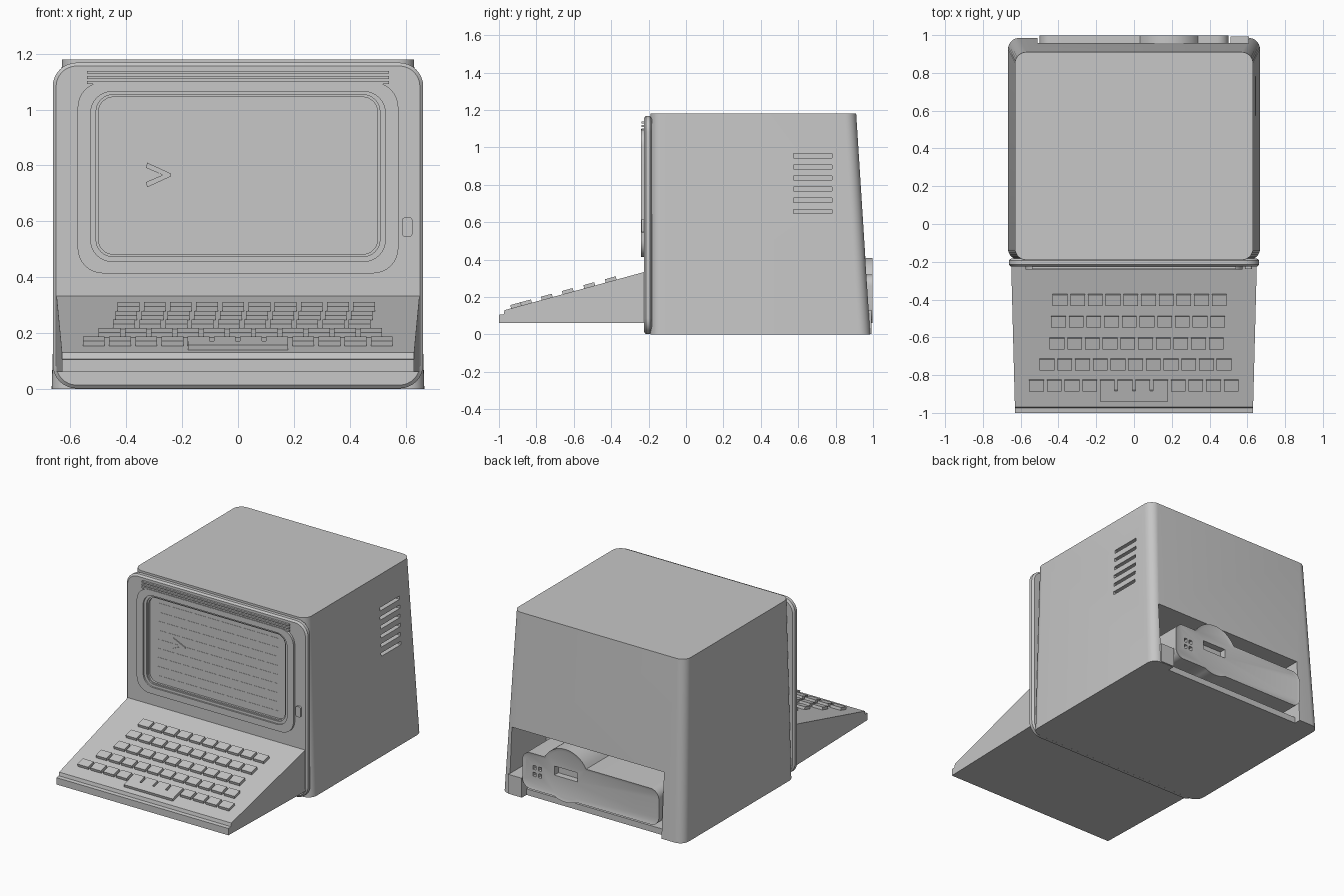
import bpy, bmesh, math
from mathutils import Matrix, Vector

cube = bpy.data.objects.get("Cube")
if cube:
    bpy.data.objects.remove(cube, do_unlink=True)

# One plastic for the whole computer
plastic = bpy.data.materials.new("grey_plastic")
plastic.use_nodes = True
plastic.diffuse_color = (0.57, 0.57, 0.57, 1)
plastic.node_tree.nodes["Principled BSDF"].inputs["Base Color"].default_value = (0.57, 0.57, 0.57, 1)


def finish(name, bm):
    """Turn a bmesh into an object with the plastic material."""
    bmesh.ops.recalc_face_normals(bm, faces=bm.faces)
    mesh = bpy.data.meshes.new(name)
    bm.to_mesh(mesh)
    bm.free()
    mesh.materials.append(plastic)
    obj = bpy.data.objects.new(name, mesh)
    bpy.context.collection.objects.link(obj)
    return obj


def activate(obj):
    bpy.ops.object.select_all(action='DESELECT')
    obj.select_set(True)
    bpy.context.view_layer.objects.active = obj


def smooth(obj):
    activate(obj)
    bpy.ops.object.shade_smooth_by_angle(angle=math.radians(30))


def arc(cx, cy, r, a0, a1, n=8):
    angles = [math.radians(a0 + (a1 - a0) * i / n) for i in range(n + 1)]
    return [(cx + r * math.cos(a), cy + r * math.sin(a)) for a in angles]


def rounded(x0, x1, y0, y1, r):
    """Rounded rectangle outline, counter-clockwise."""
    return (arc(x0 + r, y0 + r, r, 180, 270) + arc(x1 - r, y0 + r, r, 270, 360)
            + arc(x1 - r, y1 - r, r, 0, 90) + arc(x0 + r, y1 - r, r, 90, 180))


def upright(outline, y):
    return [(x, y, z) for x, z in outline]


def loft(name, loops):
    """Skin matching loops and cap both ends."""
    bm = bmesh.new()
    rings = [[bm.verts.new(p) for p in loop] for loop in loops]
    n = len(rings[0])
    for a, b in zip(rings, rings[1:]):
        for i in range(n):
            j = (i + 1) % n
            bm.faces.new((a[i], a[j], b[j], b[i]))
    bm.faces.new(rings[0])
    bm.faces.new(rings[-1])
    return finish(name, bm)


def add_box(bm, lo, hi, place=Matrix()):
    lo, hi = Vector(lo), Vector(hi)
    m = place @ Matrix.Translation((lo + hi) / 2) @ Matrix.Diagonal((*(hi - lo), 1))
    bmesh.ops.create_cube(bm, size=1, matrix=m)


def boxes(name, spans):
    bm = bmesh.new()
    for lo, hi in spans:
        add_box(bm, lo, hi)
    return finish(name, bm)


def cut(obj, spans):
    """Subtract boxes from an object."""
    cutter = boxes("cutter", spans)
    cutter.hide_render = True
    mod = obj.modifiers.new("cut", 'BOOLEAN')
    mod.operation, mod.solver, mod.object = 'DIFFERENCE', 'EXACT', cutter
    activate(obj)
    bpy.ops.object.modifier_apply(modifier=mod.name)
    bpy.data.objects.remove(cutter, do_unlink=True)


# Tapered housing with a rear bay and cooling slots on its left side
housing = loft("housing", [
    [(x, y, 0) for x, y in rounded(-0.667, 0.667, -0.19, 0.985, 0.06)],
    [(x, y, 1.18) for x, y in rounded(-0.63, 0.63, -0.19, 0.91, 0.06)]])
cut(housing, [((-0.51, 0.6, 0.04), (0.605, 1.2, 0.43))])
cut(housing, [((-0.51, 0.94, -0.1), (0.51, 1.2, 0.05))])
cut(housing, [((0.6, 0.575, z - 0.011), (0.8, 0.78, z + 0.011))
              for z in [0.658 + 0.0595 * i for i in range(6)]])
smooth(housing)

# Front bezel, raised screen surround and sunken screen in one skin
bezel_outer = rounded(-0.663, 0.663, 0.002, 1.168, 0.085)
bezel_face = rounded(-0.651, 0.651, 0.014, 1.156, 0.073)
ring_outer = rounded(-0.574, 0.574, 0.414, 1.098, 0.09)
ring_inner = rounded(-0.527, 0.527, 0.457, 1.064, 0.075)
step = rounded(-0.508, 0.508, 0.474, 1.053, 0.06)
screen_edge = rounded(-0.5, 0.5, 0.482, 1.045, 0.055)
smooth(loft("bezel_and_screen", [
    upright(bezel_face, -0.183), upright(bezel_outer, -0.193),
    upright(bezel_outer, -0.215), upright(bezel_face, -0.225),
    upright(ring_outer, -0.225), upright(ring_outer, -0.24),
    upright(ring_inner, -0.24), upright(ring_inner, -0.23),
    upright(step, -0.23), upright(step, -0.222),
    upright(screen_edge, -0.222), upright(screen_edge, -0.208)]))

# Screen prompt and faint scan lines
prompt = [(-0.325, 0.81), (-0.24, 0.771), (-0.24, 0.761), (-0.325, 0.722),
          (-0.33, 0.74), (-0.27, 0.766), (-0.33, 0.792)]
loft("screen_prompt", [upright(prompt, -0.207), upright(prompt, -0.214)])
boxes("scan_lines", [((-0.44, -0.2095, z - 0.001), (0.44, -0.207, z + 0.001))
                     for z in [0.53 + 0.06 * i for i in range(9)]])

# Trim bars above the screen and the power button
boxes("trim_bars", [((-0.54, -0.238, z - 0.005), (0.54, -0.22, z + 0.005))
                    for z in (1.134, 1.115, 1.097)])
button = rounded(0.588, 0.624, 0.545, 0.614, 0.01)
smooth(loft("power_button", [upright(button, -0.22), upright(button, -0.238)]))

# Keyboard wedge, narrowing toward the front
profile = [(-1.0, 0.06), (-1.0, 0.105), (-0.975, 0.108), (-0.97, 0.13), (-0.215, 0.336), (-0.215, 0.06)]


def half_width(y):
    return 0.65 + 0.026 * (y + 0.22)


loft("keyboard_base", [[(s * half_width(y), y, z) for y, z in profile] for s in (-1, 1)])

# Keys lying on the slope
SLOPE = math.atan2(0.206, 0.755)


def on_slope(x, y):
    z = 0.13 + (y + 0.97) * math.tan(SLOPE)
    return Matrix.Translation((x, y, z)) @ Matrix.Rotation(SLOPE, 4, 'X')


PITCH = 0.0937
rows = [(-0.392, -0.40, 10), (-0.4, -0.515, 10), (-0.408, -0.63, 10), (-0.46, -0.742, 11), (-0.516, -0.853, 12)]
bm = bmesh.new()
for start, y, count in rows:
    for i in range(count):
        add_box(bm, (-0.039, -0.03, -0.005), (0.039, 0.03, 0.018), on_slope(start + PITCH * i, y))
finish("keys", bm)
bm = bmesh.new()
add_box(bm, (-0.179, -0.029, -0.005), (0.179, 0.029, 0.018), on_slope(0, -0.907))
finish("space_bar", bm)

# Rear drive unit: rounded bar with a round bulge and a sunken face
cx, cz, r = 0.185, 0.235, 0.175
low, high, corner = 0.08, 0.32, 0.06
top = math.degrees(math.asin((high - cz) / r))
bottom = math.degrees(math.asin((cz - low) / r))
outline = (arc(-0.5 + corner, low + corner, corner, 180, 270)
           + arc(cx, cz, r, 180 + bottom, 360 - bottom)
           + arc(0.5 - corner, low + corner, corner, 270, 360)
           + arc(0.5 - corner, high - corner, corner, 0, 90)
           + arc(cx, cz, r, top, 180 - top, 16)
           + arc(-0.5 + corner, high - corner, corner, 90, 180))
drive = loft("rear_drive_unit", [upright(outline, 0.59), upright(outline, 0.998)])
bm = bmesh.new()
bm.from_mesh(drive.data)
face = max(bm.faces, key=lambda f: f.calc_center_median().y)
bmesh.ops.inset_region(bm, faces=[face], thickness=0.02, depth=0)
bmesh.ops.translate(bm, verts=face.verts, vec=(0, -0.006, 0))
bm.to_mesh(drive.data)
bm.free()

# Slot and small ports in the drive face
ports = [((x - 0.012, 0.96, z - 0.013), (x + 0.012, 1.1, z + 0.013))
         for x in (0.375, 0.415) for z in (0.18, 0.225)]
cut(drive, ports + [((0.1, 0.95, 0.215), (0.27, 1.1, 0.275))])
smooth(drive)

# Low foot block filling the left end of the rear bay
boxes("rear_foot_block", [((0.51, 0.59, 0.002), (0.61, 0.992, 0.13))])
